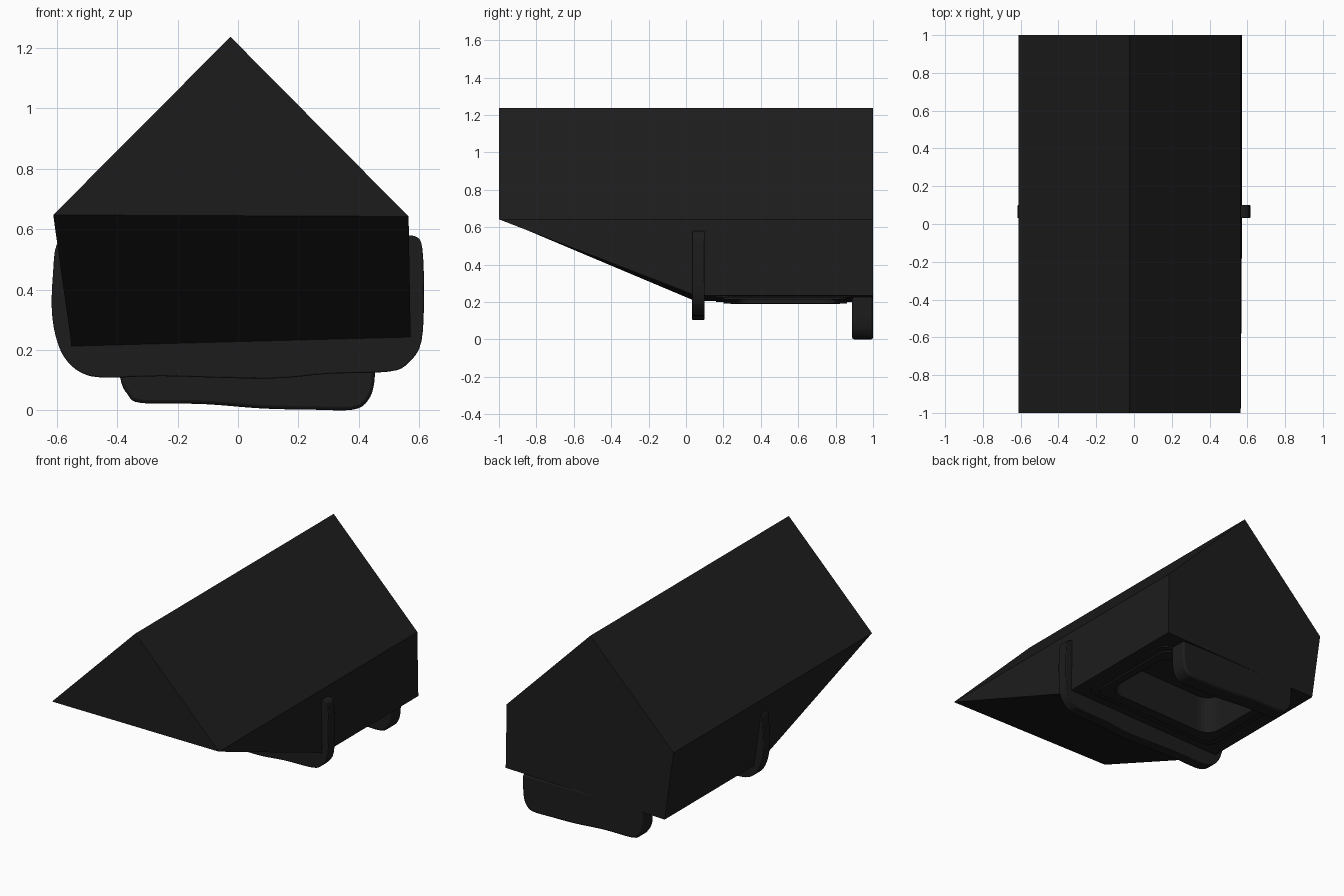
import bpy, bmesh, math
from mathutils import Vector

if "Cube" in bpy.data.objects:
    bpy.data.objects.remove(bpy.data.objects["Cube"])

dark = bpy.data.materials.new("dark_grey")
dark.diffuse_color = (0.012, 0.012, 0.012, 1)
dark.use_nodes = True
dark.node_tree.nodes["Principled BSDF"].inputs["Base Color"].default_value = dark.diffuse_color


def finish(bm, name):
    bmesh.ops.recalc_face_normals(bm, faces=bm.faces)
    me = bpy.data.meshes.new(name)
    bm.to_mesh(me)
    bm.free()
    me.materials.append(dark)
    ob = bpy.data.objects.new(name, me)
    bpy.context.collection.objects.link(ob)
    return ob


def prism(name, loop, offset):
    """Closed loop of 3D points swept along an offset."""
    bm = bmesh.new()
    face = bm.faces.new([bm.verts.new(p) for p in loop])
    geo = bmesh.ops.extrude_face_region(bm, geom=[face])["geom"]
    vs = [g for g in geo if isinstance(g, bmesh.types.BMVert)]
    bmesh.ops.translate(bm, verts=vs, vec=offset)
    return finish(bm, name)


def smooth(ob, bevel=0.0):
    if bevel:
        m = ob.modifiers.new("bevel", 'BEVEL')
        m.width, m.segments, m.limit_method = bevel, 2, 'ANGLE'
        m.angle_limit = math.radians(50)
    bpy.ops.object.select_all(action='DESELECT')
    ob.select_set(True)
    bpy.context.view_layer.objects.active = ob
    bpy.ops.object.shade_smooth_by_angle(angle=math.radians(30))


def round_curve(pts, n=4):
    """Open Catmull-Rom curve through xz points."""
    P = [Vector(p) for p in pts]
    P = [P[0]] + P + [P[-1]]
    out = []
    for a, b, c, d in zip(P, P[1:], P[2:], P[3:]):
        for i in range(n):
            t = i / n
            out.append(0.5 * (2*b + (c-a)*t + (2*a-5*b+4*c-d)*t*t
                              + (3*b-a-3*c+d)*t**3))
    return out + [P[-1]]


def belly(x):
    """Height of the slanting underside."""
    return 0.205 + (x + 0.55) * 0.03 / 1.12


def rounded_rect(x0, x1, y0, y1, r, dz):
    loop = []
    for k, (cx, cy) in enumerate([(x1-r, y1-r), (x0+r, y1-r),
                                  (x0+r, y0+r), (x1-r, y0+r)]):
        for i in range(7):
            a = math.pi / 2 * (k + i / 6)
            x = cx + r * math.cos(a)
            loop.append((x, cy + r * math.sin(a), belly(x) + dz))
    return loop


# House-shaped body with a wedge cut under the nose
bm = bmesh.new()
section = [(-0.025, 1.237), (-0.612, 0.647), (-0.55, 0.205),
           (0.572, 0.235), (0.565, 0.642)]
back = [bm.verts.new((x, 1, z)) for x, z in section]
front = [bm.verts.new((x, 0.05 if i in (2, 3) else -1, z))
         for i, (x, z) in enumerate(section)]
bm.faces.new(back)
bm.faces.new([front[0], front[1], front[4]])
bm.faces.new(front[1:5])
for i in range(5):
    j = (i + 1) % 5
    bm.faces.new([front[i], front[j], back[j], back[i]])
body = finish(bm, "body")

# Stepped rim round the opening underneath
rim_outer = prism("rim_outer", rounded_rect(-0.46, 0.51, 0.16, 0.89, 0.07, -0.008), (0, 0, 0.06))
rim_inner = prism("rim_inner", rounded_rect(-0.42, 0.47, 0.20, 0.86, 0.06, -0.018), (0, 0, 0.06))

# Cavity cut through the rim into the body
cutter = prism("cavity_cutter", rounded_rect(-0.36, 0.42, 0.27, 0.80, 0.09, -0.1), (0, 0, 0.32))
cutter.hide_render = True
for ob in (body, rim_outer, rim_inner):
    m = ob.modifiers.new("cavity", 'BOOLEAN')
    m.operation, m.solver, m.object = 'DIFFERENCE', 'EXACT', cutter
    bpy.context.view_layer.objects.active = ob
    bpy.ops.object.modifier_apply(modifier="cavity")
bpy.data.objects.remove(cutter)

# Wide front cradle plate
cradle = [(-0.55, 0.575), (-0.60, 0.55), (-0.613, 0.45), (-0.617, 0.34),
          (-0.605, 0.25), (-0.575, 0.175), (-0.52, 0.125), (-0.44, 0.108),
          (-0.25, 0.113), (0.10, 0.105), (0.30, 0.121), (0.50, 0.128),
          (0.565, 0.158), (0.608, 0.23), (0.616, 0.40), (0.61, 0.54),
          (0.59, 0.575), (0.55, 0.578)]
plate = prism("front_plate", [(p.x, 0.032, p.y) for p in round_curve(cradle)], (0, 0.068, 0))
smooth(plate, 0.004)

# Deep back foot plate
foot = [(-0.395, 0.23), (-0.39, 0.11), (-0.365, 0.055), (-0.32, 0.027),
        (-0.12, 0.024), (0.08, 0.009), (0.25, 0.005), (0.38, 0.005),
        (0.43, 0.035), (0.452, 0.10), (0.455, 0.23)]
heel = prism("back_plate", [(p.x, 0.888, p.y - 0.003) for p in round_curve(foot)], (0, 0.112, 0))
smooth(heel, 0.012)
